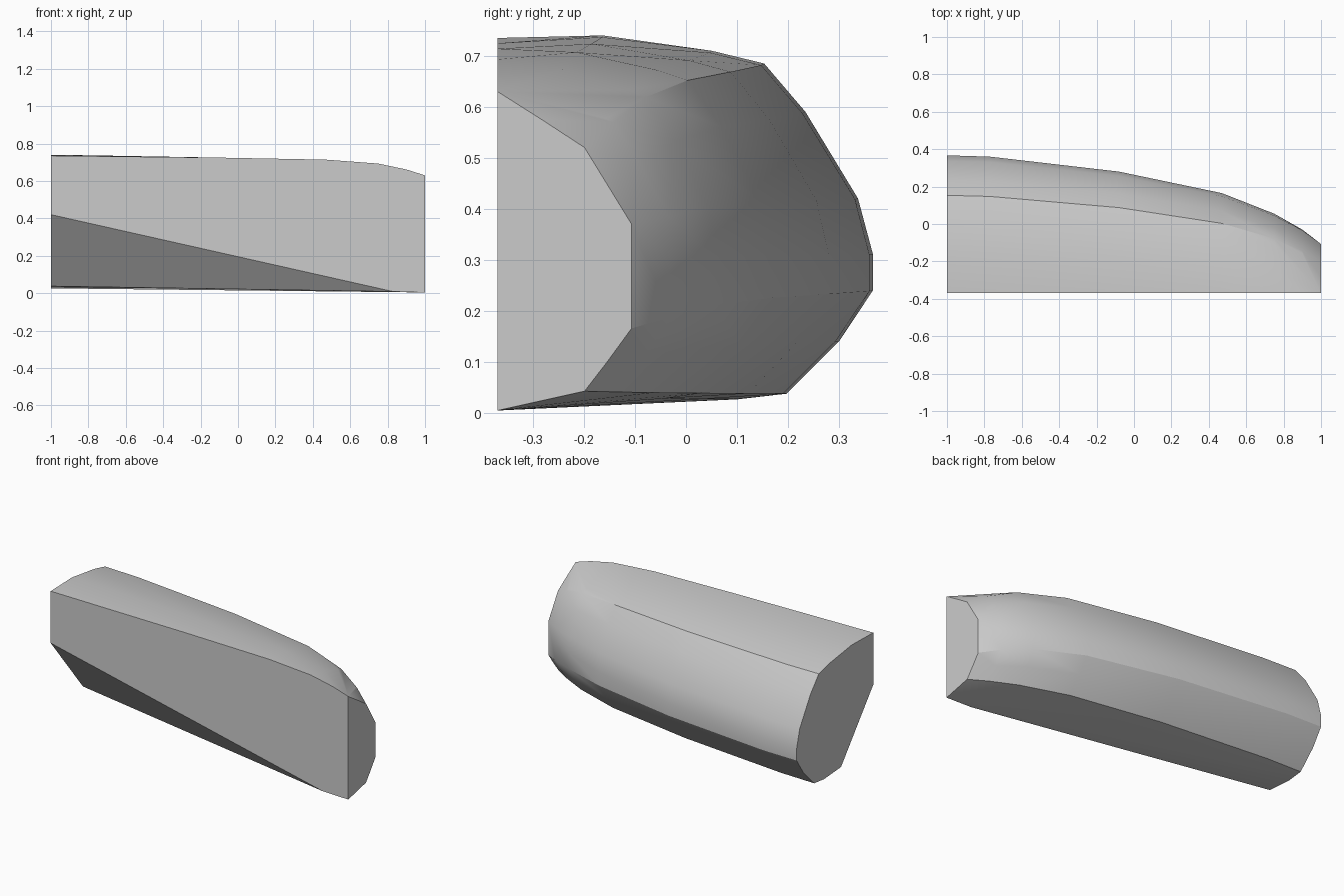
import bpy, bmesh, math
from mathutils import Vector

cube = bpy.data.objects.get("Cube")
if cube:
    bpy.data.objects.remove(cube, do_unlink=True)

FRONT = -0.37

# One flat grey for the whole shell
grey = bpy.data.materials.new("plain grey")
grey.use_nodes = True
colour = (0.6, 0.6, 0.6, 1)
grey.diffuse_color = colour
grey.node_tree.nodes["Principled BSDF"].inputs["Base Color"].default_value = colour

# Matching end profiles: (share of the depth, height), from top front round to bottom front
wide_end = [(0, .735), (.28, .74), (.57, .71), (.71, .685), (.82, .59), (.96, .42),
            (1, .31), (1, .24), (.91, .14), (.77, .037), (.64, .026), (0, .06)]
narrow_end = [(0, .63), (.33, .575), (.65, .52), (.65, .52), (.82, .445), (1, .37),
              (1, .30), (1, .165), (.82, .10), (.65, .042), (.5, .034), (0, .004)]

# Stations along the length: x, rear edge y, blend from wide to narrow profile
stations = [(-1, .367, 0), (-.77, .36, .02), (-.08, .28, .1), (.47, .165, .2),
            (.75, .055, .4), (.9, -.03, .7), (1, -.107, 1)]

bm = bmesh.new()
for x, rear, blend in stations:
    for (u0, z0), (u1, z1) in zip(wide_end, narrow_end):
        u = u0 + (u1 - u0) * blend
        z = z0 + (z1 - z0) * blend
        bm.verts.new((x, FRONT + u * (rear - FRONT), z))
bmesh.ops.remove_doubles(bm, verts=bm.verts[:], dist=0.0005)

# Convex skin over all stations
hull = bmesh.ops.convex_hull(bm, input=bm.verts[:])
loose = set(hull["geom_interior"]) | set(hull["geom_unused"])
bmesh.ops.delete(bm, geom=[v for v in loose if isinstance(v, bmesh.types.BMVert)],
                 context='VERTS')

# Slanted cut under the front face
a = Vector((-1, FRONT, .42))
b = Vector((.78, FRONT, .02))
c = Vector((-1, -.07, .05))
normal = (b - a).cross(c - a).normalized()
if normal.z > 0:
    normal = -normal
cut = bmesh.ops.bisect_plane(bm, geom=bm.verts[:] + bm.edges[:] + bm.faces[:],
                             plane_co=a, plane_no=normal, clear_outer=True)
rim = [e for e in cut["geom_cut"] if isinstance(e, bmesh.types.BMEdge)]
bmesh.ops.holes_fill(bm, edges=rim, sides=0)

# Merge flat regions into single faces
bmesh.ops.dissolve_limit(bm, angle_limit=math.radians(0.5),
                         verts=bm.verts[:], edges=bm.edges[:])
bmesh.ops.recalc_face_normals(bm, faces=bm.faces[:])

mesh = bpy.data.meshes.new("curved_shell")
bm.to_mesh(mesh)
bm.free()
mesh.materials.append(grey)
shell = bpy.data.objects.new("curved_shell", mesh)
bpy.context.collection.objects.link(shell)

# Smooth the rounded side, keep the flat ends crisp
bpy.ops.object.select_all(action='DESELECT')
shell.select_set(True)
bpy.context.view_layer.objects.active = shell
bpy.ops.object.shade_smooth_by_angle(angle=math.radians(30))
